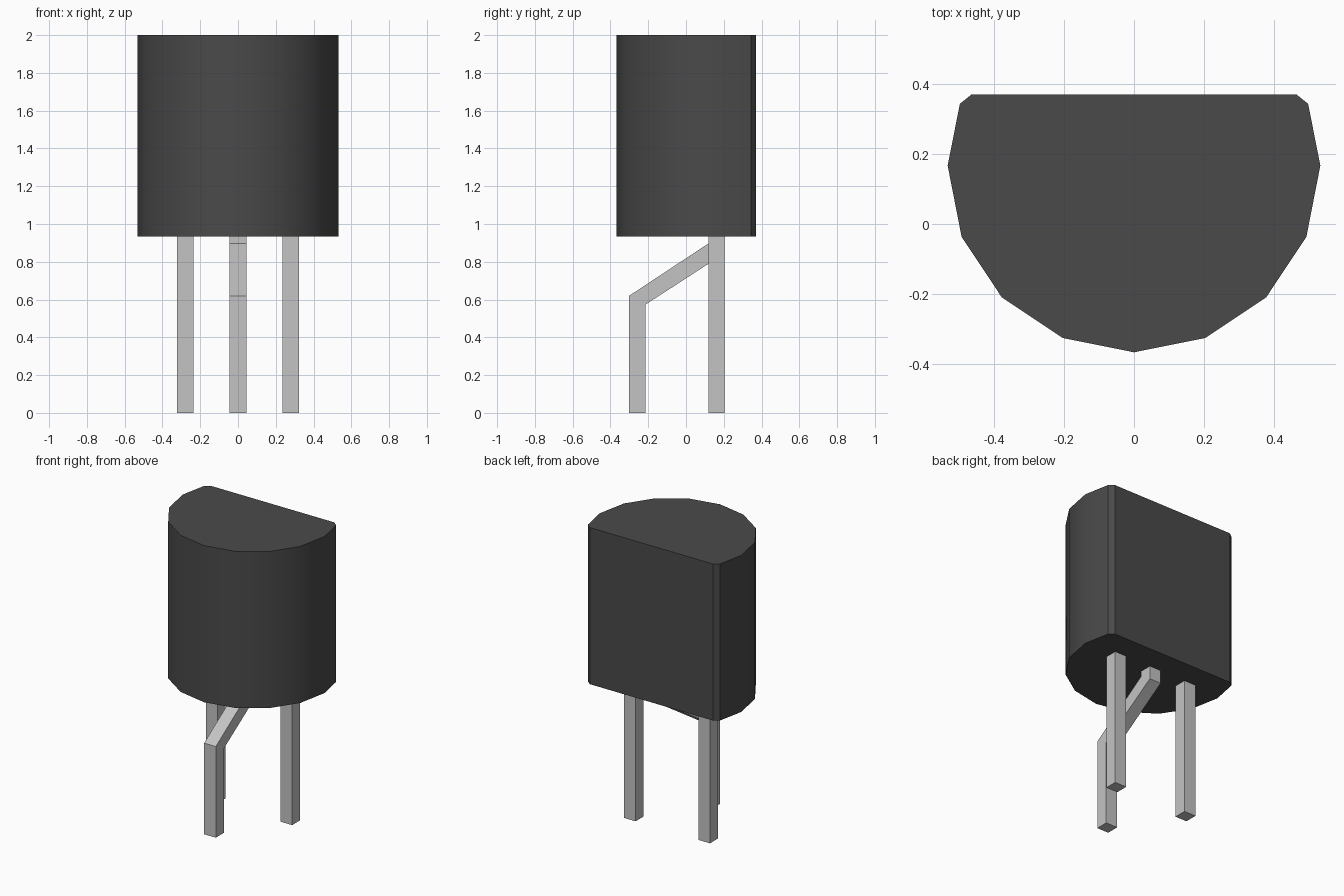
import bpy
import bmesh
import math

cube = bpy.data.objects.get("Cube")
if cube:
    bpy.data.objects.remove(cube, do_unlink=True)


def make_material(name, value):
    mat = bpy.data.materials.new(name)
    mat.use_nodes = True
    colour = (value, value, value, 1.0)
    mat.diffuse_color = colour
    mat.node_tree.nodes["Principled BSDF"].inputs["Base Color"].default_value = colour
    return mat


def extrude_profile(name, points, offset, material):
    """Make a solid by extruding a closed planar outline along offset."""
    bm = bmesh.new()
    face = bm.faces.new([bm.verts.new(p) for p in points])
    result = bmesh.ops.extrude_face_region(bm, geom=[face], use_keep_orig=True)
    moved = [g for g in result["geom"] if isinstance(g, bmesh.types.BMVert)]
    bmesh.ops.translate(bm, verts=moved, vec=offset)
    bmesh.ops.recalc_face_normals(bm, faces=bm.faces)
    mesh = bpy.data.meshes.new(name)
    bm.to_mesh(mesh)
    bm.free()
    mesh.materials.append(material)
    obj = bpy.data.objects.new(name, mesh)
    bpy.context.collection.objects.link(obj)
    return obj


black_plastic = make_material("dark grey plastic", 0.068)
tin = make_material("light grey metal", 0.55)

BODY_BASE, BODY_TOP = 0.935, 2.0
LEAD_TOP = BODY_BASE + 0.01
LEAD_HALF = 0.044
BACK, FRONT = 0.205, 0.119        # lead depth range under the body

# Body: rounded front, flat back with chamfered corners
half = [(0.204, -0.326), (0.378, -0.210), (0.493, -0.037),
        (0.533, 0.167), (0.498, 0.344), (0.464, 0.371)]
outline = [(0.0, -0.367)] + half + [(-x, y) for x, y in reversed(half)]
body = extrude_profile("body", [(x, y, BODY_BASE) for x, y in outline],
                       (0, 0, BODY_TOP - BODY_BASE), black_plastic)
bpy.ops.object.select_all(action='DESELECT')
body.select_set(True)
bpy.context.view_layer.objects.active = body
bpy.ops.object.shade_smooth_by_angle(angle=math.radians(26))


# Leads: side outlines in depth and height, extruded across the width
def make_lead(name, x, side_outline):
    points = [(x - LEAD_HALF, y, z) for y, z in side_outline]
    return extrude_profile(name, points, (2 * LEAD_HALF, 0, 0), tin)


straight = [(FRONT, 0), (BACK, 0), (BACK, LEAD_TOP), (FRONT, LEAD_TOP)]
make_lead("left_lead", 0.28, straight)
make_lead("right_lead", -0.28, straight)

bent = [(-0.301, 0), (-0.215, 0), (-0.215, 0.573), (BACK, 0.845),
        (BACK, LEAD_TOP), (FRONT, LEAD_TOP), (FRONT, 0.897), (-0.301, 0.62)]
make_lead("middle_lead", 0.0, bent)
